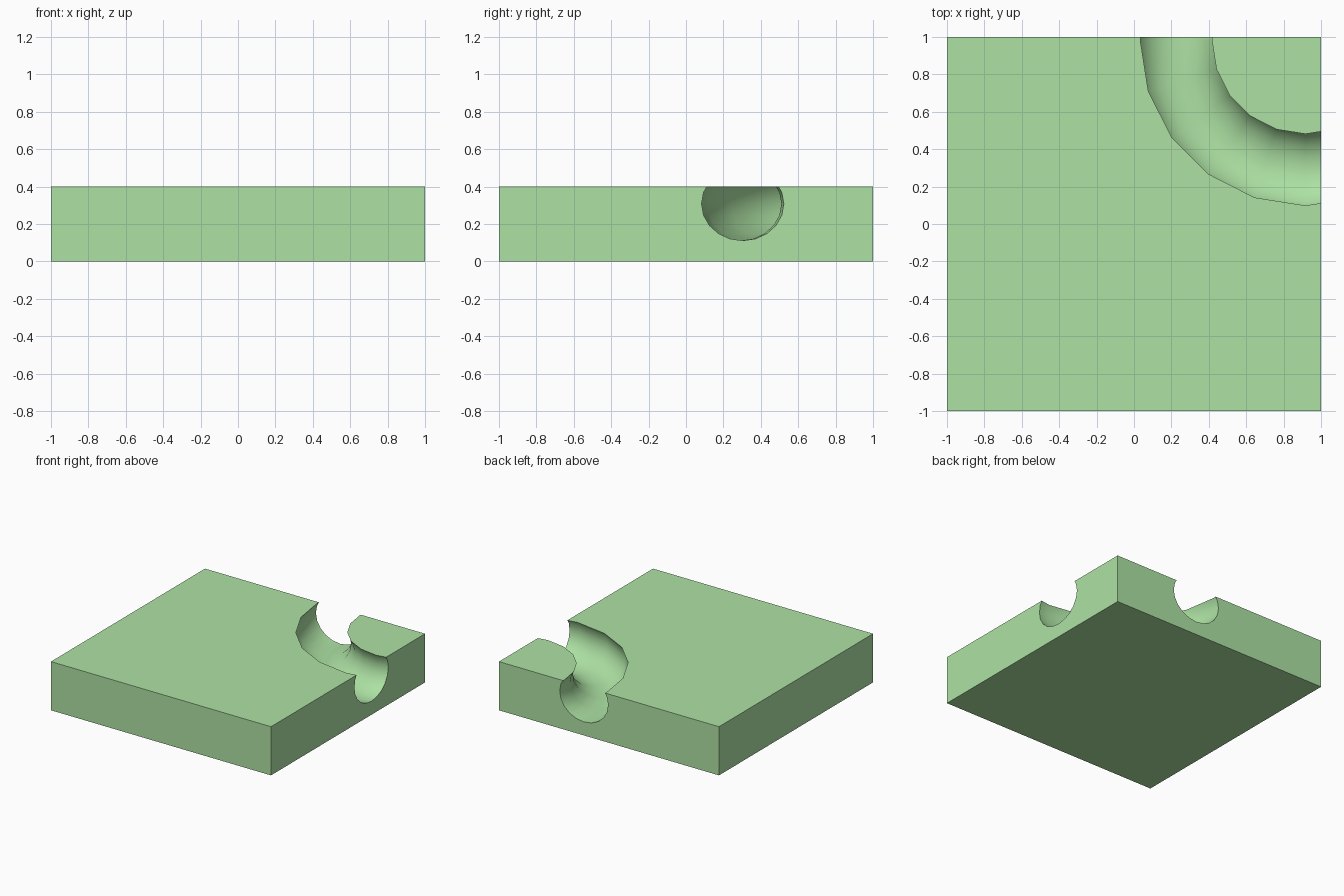
import bpy
import math

if "Cube" in bpy.data.objects:
    bpy.data.objects.remove(bpy.data.objects["Cube"])

# Square slab standing on the ground
bpy.ops.mesh.primitive_cube_add(size=1, location=(0, 0, 0.2))
slab = bpy.context.object
slab.name = "corner_tile"
slab.scale = (2, 2, 0.4)
bpy.ops.object.transform_apply(location=False, rotation=False, scale=True)

# Slightly flattened ring that carves the curved channel
bpy.ops.mesh.primitive_torus_add(
    major_radius=0.692, minor_radius=0.22,
    major_segments=20, minor_segments=20, location=(0.917, 0.982, 0.308))
cutter = bpy.context.object
cutter.name = "channel_cutter"
cutter.scale.z = 0.895
cutter.hide_render = True

# Cut the channel into the slab
cut = slab.modifiers.new("channel", 'BOOLEAN')
cut.operation = 'DIFFERENCE'
cut.solver = 'EXACT'
cut.object = cutter
bpy.ops.object.select_all(action='DESELECT')
slab.select_set(True)
bpy.context.view_layer.objects.active = slab
bpy.ops.object.modifier_apply(modifier=cut.name)
bpy.data.objects.remove(cutter)

# Smooth channel, sharp slab edges
bpy.ops.object.shade_smooth_by_angle(angle=math.radians(30))

# Pale green
green = bpy.data.materials.new("pale_green")
green.diffuse_color = (0.42, 0.76, 0.37, 1)
green.use_nodes = True
green.node_tree.nodes["Principled BSDF"].inputs["Base Color"].default_value = green.diffuse_color
slab.data.materials.clear()
slab.data.materials.append(green)
for poly in slab.data.polygons:
    poly.material_index = 0
